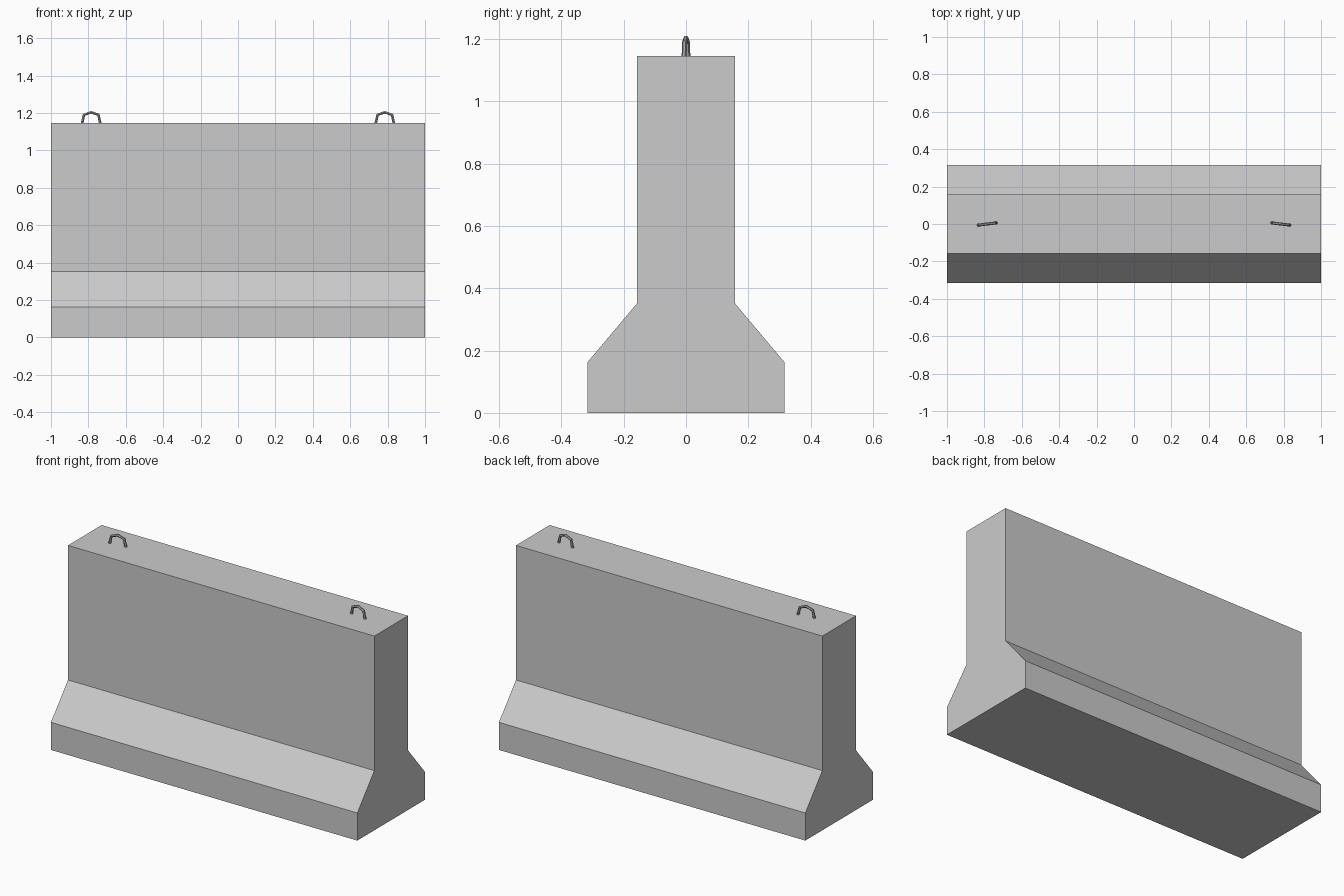
import bpy
import bmesh
from math import radians

cube = bpy.data.objects.get("Cube")
if cube:
    bpy.data.objects.remove(cube, do_unlink=True)


def make_material(name, grey):
    mat = bpy.data.materials.new(name)
    mat.use_nodes = True
    colour = (grey, grey, grey, 1)
    mat.diffuse_color = colour
    mat.node_tree.nodes["Principled BSDF"].inputs["Base Color"].default_value = colour
    return mat


concrete = make_material("concrete grey", 0.60)
steel = make_material("steel grey", 0.38)

TOP = 1.146

# Barrier body: half profile (y, z) mirrored and extruded along x
half = [(0.316, 0), (0.316, 0.163), (0.157, 0.352), (0.157, TOP)]
profile = half + [(-y, z) for y, z in reversed(half)]
bm = bmesh.new()
end = bm.faces.new([bm.verts.new((-1, y, z)) for y, z in profile])
sweep = bmesh.ops.extrude_face_region(bm, geom=[end])
moved = [v for v in sweep["geom"] if isinstance(v, bmesh.types.BMVert)]
bmesh.ops.translate(bm, verts=moved, vec=(2, 0, 0))
bmesh.ops.recalc_face_normals(bm, faces=bm.faces)
mesh = bpy.data.meshes.new("barrier_body")
bm.to_mesh(mesh)
bm.free()
mesh.materials.append(concrete)
bpy.context.collection.objects.link(bpy.data.objects.new("barrier_body", mesh))


# Lifting loops: bent bars, one near each end, slightly turned
def lifting_loop(name, x, turn):
    curve = bpy.data.curves.new(name, "CURVE")
    curve.dimensions = "3D"
    curve.bevel_depth = 0.008
    curve.bevel_resolution = 1
    curve.use_fill_caps = True
    path = [(-0.051, -0.01), (-0.039, 0.044), (0, 0.058), (0.039, 0.044), (0.051, -0.01)]
    spline = curve.splines.new("POLY")
    spline.points.add(len(path) - 1)
    for point, (px, pz) in zip(spline.points, path):
        point.co = (px, 0, pz, 1)
    spline.use_smooth = False
    curve.materials.append(steel)
    loop = bpy.data.objects.new(name, curve)
    loop.location = (x, 0, TOP)
    loop.rotation_euler.z = radians(turn)
    bpy.context.collection.objects.link(loop)


lifting_loop("lifting_loop_right", -0.785, 7)
lifting_loop("lifting_loop_left", 0.785, -7)
